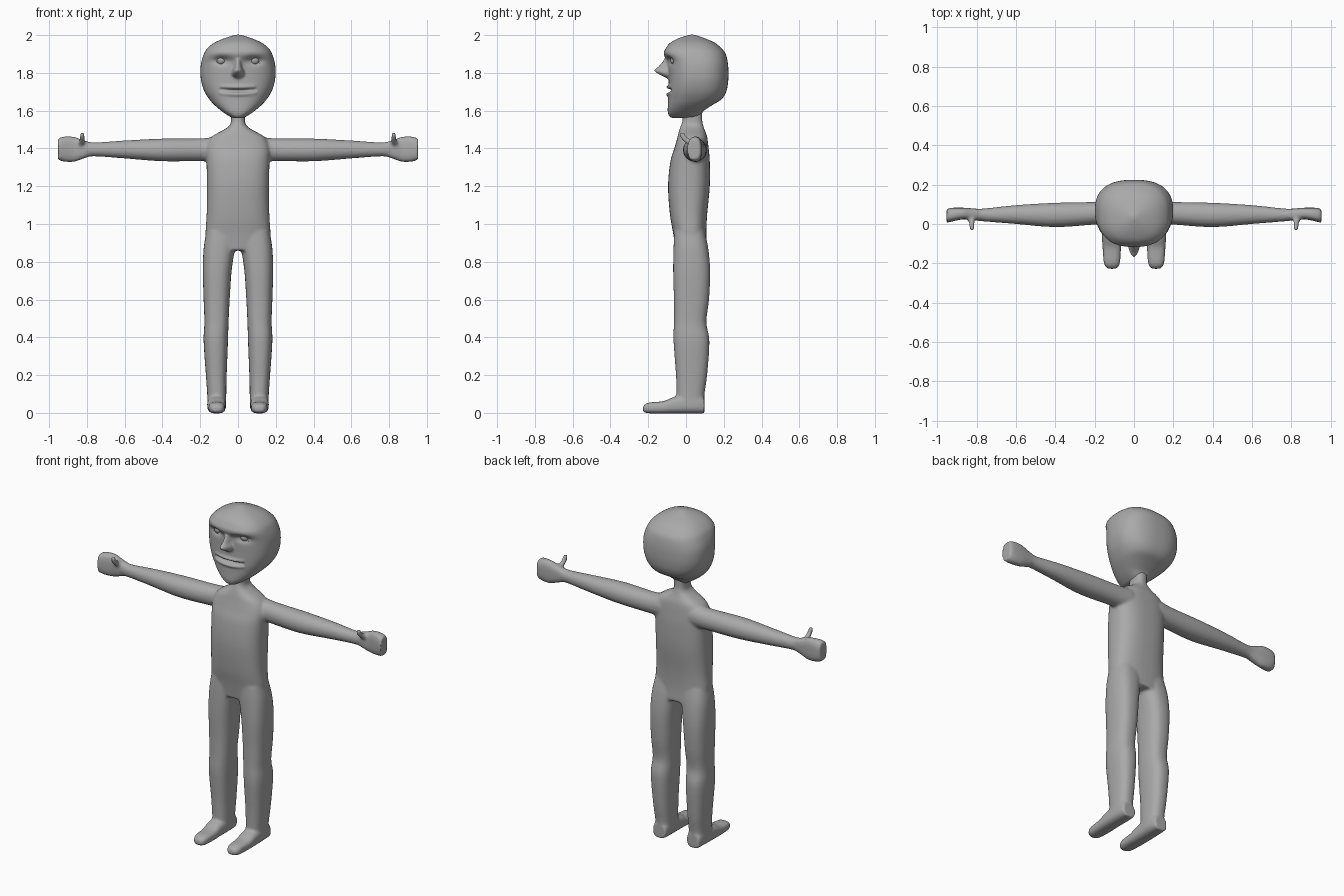
import bpy, bmesh, math
from mathutils import Vector, Matrix

grey = bpy.data.materials.new("plain grey")
grey.diffuse_color = (0.4, 0.4, 0.4, 1)
AXES = {"x": (0, 1, 2), "y": (1, 0, 2), "z": (2, 0, 1)}


def refine(rows, steps):
    """Smooth the rows with a Catmull-Rom spline."""
    out = []
    for i in range(len(rows) - 1):
        p0, p1, p2 = rows[max(i - 1, 0)], rows[i], rows[i + 1]
        p3 = rows[min(i + 2, len(rows) - 1)]
        for s in range(steps):
            t = s / steps
            out.append([0.5 * (2 * b + (c - a) * t + (2 * a - 5 * b + 4 * c - d) * t * t
                               + (3 * b - a - 3 * c + d) * t ** 3)
                        for a, b, c, d in zip(p0, p1, p2, p3)])
    return out + [list(rows[-1])]


def loft(bm, axis, rows, power=2.0, flip=1, sides=40, steps=4):
    """Super-ellipse rings along an axis; row = position, low/high of the other two axes."""
    k, a, b = AXES[axis]
    rings = []
    for t, a0, a1, b0, b1 in refine(rows, steps):
        ring = []
        for i in range(sides):
            w = 2 * math.pi * i / sides
            c, s = math.cos(w), math.sin(w)
            p = [0, 0, 0]
            p[k] = t
            p[a] = (a0 + a1) / 2 + (a1 - a0) / 2 * math.copysign(abs(c) ** (2 / power), c)
            p[b] = (b0 + b1) / 2 + (b1 - b0) / 2 * math.copysign(abs(s) ** (2 / power), s)
            p[0] *= flip
            ring.append(bm.verts.new(p))
        rings.append(ring)
    faces = [bm.faces.new(rings[0]), bm.faces.new(rings[-1])]
    for r, q in zip(rings, rings[1:]):
        for i in range(sides):
            j = (i + 1) % sides
            faces.append(bm.faces.new((r[i], r[j], q[j], q[i])))
    bmesh.ops.recalc_face_normals(bm, faces=faces)


def finish(bm, name):
    me = bpy.data.meshes.new(name)
    bm.to_mesh(me)
    bm.free()
    me.materials.append(grey)
    ob = bpy.data.objects.new(name, me)
    bpy.context.collection.objects.link(ob)
    me.shade_smooth()
    return ob


def blend(ob, voxel, smooth):
    """Fuse overlapping parts into one smooth skin."""
    m = ob.modifiers.new("fuse", "REMESH")
    m.mode, m.voxel_size, m.use_smooth_shade = "VOXEL", voxel, True
    s = ob.modifiers.new("soften", "SMOOTH")
    s.factor, s.iterations = 0.5, smooth
    bpy.context.view_layer.objects.active = ob
    for name in ("fuse", "soften"):
        bpy.ops.object.modifier_apply(modifier=name)
    ob.data.shade_smooth()


# Body: torso with neck, then mirrored legs, feet, arms and thumbs
bm = bmesh.new()
torso = [(0.86, 0.165, -0.055, 0.112), (0.95, 0.172, -0.068, 0.108), (1.05, 0.166, -0.085, 0.112),
         (1.2, 0.164, -0.095, 0.126), (1.33, 0.167, -0.083, 0.126), (1.4, 0.17, -0.062, 0.12),
         (1.45, 0.15, -0.048, 0.114), (1.475, 0.12, -0.042, 0.108), (1.495, 0.082, -0.036, 0.1),
         (1.52, 0.046, -0.028, 0.092), (1.55, 0.037, -0.018, 0.086), (1.62, 0.04, -0.018, 0.088)]
loft(bm, "z", [(z, -w, w, f, b) for z, w, f, b in torso], 2.6)
leg = [(0.03, 0.062, 0.162, -0.045, 0.095), (0.1, 0.062, 0.163, -0.05, 0.098),
       (0.2, 0.06, 0.17, -0.053, 0.112), (0.38, 0.053, 0.182, -0.066, 0.124),
       (0.48, 0.05, 0.178, -0.064, 0.108), (0.6, 0.044, 0.182, -0.064, 0.122),
       (0.75, 0.034, 0.186, -0.068, 0.128), (0.87, 0.016, 0.182, -0.066, 0.118),
       (0.96, 0.0, 0.168, -0.062, 0.1)]
foot = [(-0.228, 0.09, 0.135, 0.006, 0.035), (-0.2, 0.072, 0.153, -0.002, 0.054),
        (-0.12, 0.066, 0.16, -0.003, 0.062), (-0.06, 0.065, 0.163, -0.003, 0.085),
        (0.05, 0.064, 0.162, -0.003, 0.1), (0.097, 0.072, 0.155, -0.003, 0.08)]
arm = [(0.1, 0.0, 0.115, 1.33, 1.465), (0.2, -0.003, 0.112, 1.333, 1.453),
       (0.4, -0.016, 0.108, 1.332, 1.452), (0.6, 0.0, 0.096, 1.347, 1.442),
       (0.75, 0.012, 0.08, 1.358, 1.432), (0.81, 0.018, 0.077, 1.354, 1.438)]
hand = [(0.78, 0.02, 0.076, 1.36, 1.432), (0.83, 0.02, 0.08, 1.342, 1.448),
        (0.87, 0.024, 0.083, 1.329, 1.462), (0.92, 0.014, 0.083, 1.33, 1.463),
        (0.953, 0.006, 0.078, 1.34, 1.453)]
thumb = [(1.41, 0.81, 0.85, 0.02, 0.07), (1.435, 0.81, 0.842, -0.01, 0.045),
         (1.46, 0.811, 0.838, -0.032, 0.006), (1.485, 0.815, 0.834, -0.034, -0.01)]
for side in (-1, 1):
    loft(bm, "z", leg, 2.5, side)
    loft(bm, "y", foot, 2.8, side)
    loft(bm, "x", arm, 2.1, side)
    loft(bm, "x", hand, 2.8, side)
    loft(bm, "z", thumb, 2, side, 16)
blend(finish(bm, "body"), 0.008, 6)

# Head: skull and nose
bm = bmesh.new()
skull = [(1.562, 0.032, -0.083, 0.065), (1.58, 0.062, -0.094, 0.078), (1.6, 0.09, -0.097, 0.095),
         (1.63, 0.125, -0.096, 0.14), (1.66, 0.152, -0.095, 0.188), (1.7, 0.177, -0.094, 0.213),
         (1.75, 0.194, -0.092, 0.223), (1.8, 0.199, -0.092, 0.225), (1.85, 0.196, -0.096, 0.222),
         (1.9, 0.181, -0.118, 0.211), (1.93, 0.163, -0.107, 0.188), (1.96, 0.125, -0.083, 0.152),
         (1.985, 0.068, -0.035, 0.095), (2.002, 0.012, 0.02, 0.045)]
loft(bm, "z", [(z, -w, w, f, b) for z, w, f, b in skull], 2.5, sides=64)
nose = [(1.772, 0.02, -0.105), (1.79, 0.038, -0.138), (1.812, 0.034, -0.17),
        (1.835, 0.023, -0.145), (1.88, 0.018, -0.112)]
loft(bm, "z", [(z, -w, w, f, 2 * -0.07 - f) for z, w, f in nose], 1.8)
head = finish(bm, "head")
blend(head, 0.007, 4)


def bump(d, width):
    return math.exp(-(d / width) ** 2)


# Face relief: eye sockets, mouth slit and lips
for v in head.data.vertices:
    x, y, z = v.co
    if y < -0.02:
        smile = z - 1.706 - 0.6 * x * x
        v.co.y += 0.024 * bump(abs(x) - 0.088, 0.045) * bump(z - 1.866, 0.022)
        wide = bump(x, 0.085) if abs(x) < 0.1 else 0
        v.co.y += wide * (0.026 * bump(smile, 0.009) - 0.012 * bump(smile - 0.017, 0.009)
                          - 0.012 * bump(smile + 0.018, 0.01))

# Eyes and eyelids
for side, label in ((-1, "right"), (1, "left")):
    bm = bmesh.new()
    bmesh.ops.create_uvsphere(bm, u_segments=24, v_segments=16, radius=0.026)
    bmesh.ops.translate(bm, verts=bm.verts, vec=(side * 0.088, -0.057, 1.867))
    finish(bm, label + "_eye")
    bpy.ops.mesh.primitive_torus_add(major_segments=32, minor_segments=10, major_radius=0.034,
                                     minor_radius=0.007, location=(side * 0.088, -0.068, 1.867),
                                     rotation=(math.pi / 2, 0, side * 0.25))
    lid = bpy.context.object
    lid.name = label + "_eyelid"
    lid.scale = (1, 0.68, 1)
    lid.data.materials.append(grey)
    lid.data.shade_smooth()
